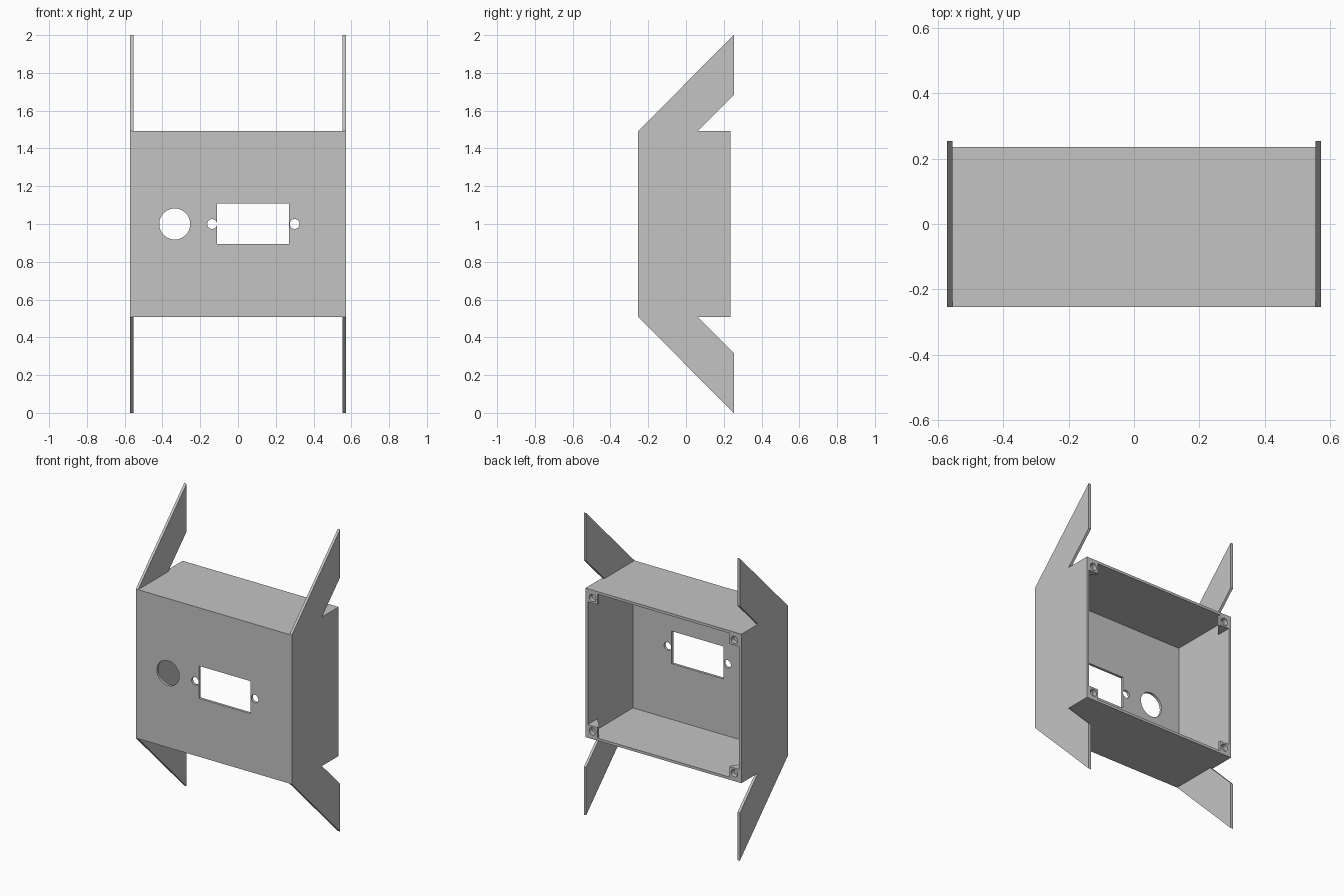
import bpy, bmesh, math
from mathutils import Vector

cube = bpy.data.objects.get("Cube")
if cube:
    bpy.data.objects.remove(cube, do_unlink=True)

grey = bpy.data.materials.new("plain grey")
grey.use_nodes = True
colour = (0.55, 0.55, 0.55, 1)
grey.diffuse_color = colour
grey.node_tree.nodes["Principled BSDF"].inputs["Base Color"].default_value = colour

# Main sizes
W, D, T = 0.571, 0.253, 0.017      # half width, half depth, sheet thickness
LOW, HIGH = 0.507, 1.493           # bottom and top of the box
BACK = 0.236                       # open rear rim
IN = W - T


def prism(name, points, axis, start, end):
    """Extrude a flat outline along x, y or z between two positions."""
    bm = bmesh.new()
    k = "xyz".index(axis)

    def place(p):
        c = list(p)
        c.insert(k, start)
        return bm.verts.new(c)

    face = bm.faces.new([place(p) for p in points])
    grown = bmesh.ops.extrude_face_region(bm, geom=[face])["geom"]
    shift = Vector((0, 0, 0))
    shift[k] = end - start
    bmesh.ops.translate(bm, vec=shift, verts=[g for g in grown if isinstance(g, bmesh.types.BMVert)])
    bmesh.ops.recalc_face_normals(bm, faces=bm.faces)
    mesh = bpy.data.meshes.new(name)
    bm.to_mesh(mesh)
    bm.free()
    mesh.materials.append(grey)
    obj = bpy.data.objects.new(name, mesh)
    bpy.context.collection.objects.link(obj)
    return obj


def rect(a0, b0, a1, b1):
    return [(a0, b0), (a1, b0), (a1, b1), (a0, b1)]


def circle(a, b, r, n=40):
    return [(a + r * math.cos(math.tau * i / n), b + r * math.sin(math.tau * i / n)) for i in range(n)]


def cut(obj, cutters):
    """Subtract the cutters, keep the result and discard them."""
    for c in cutters:
        c.hide_render = True
        mod = obj.modifiers.new("cut", "BOOLEAN")
        mod.operation, mod.solver, mod.object = "DIFFERENCE", "EXACT", c
    bpy.context.view_layer.update()
    done = bpy.data.meshes.new_from_object(obj.evaluated_get(bpy.context.evaluated_depsgraph_get()))
    obj.modifiers.clear()
    obj.data = done
    for c in cutters:
        bpy.data.objects.remove(c, do_unlink=True)


# Front panel with its round, rectangular and screw openings
front = prism("front_panel", rect(-IN, LOW, IN, HIGH), "y", -D, -D + T)
openings = [circle(-0.335, 1.0, 0.082), circle(-0.137, 1.0, 0.026),
            circle(0.3, 1.0, 0.026), rect(-0.11, 0.893, 0.27, 1.108)]
cut(front, [prism("opening", o, "y", -D - T, -D + 2 * T) for o in openings])

# Top and bottom walls
prism("top_wall", rect(-IN, -D + T, IN, BACK), "z", HIGH - T, HIGH)
prism("bottom_wall", rect(-IN, -D + T, IN, BACK), "z", LOW, LOW + T)

# Side plates: upper half outline, mirrored for the lower arms
upper = [(BACK, HIGH), (0.062, HIGH), (D, 1.684), (D, 2.0), (-D, HIGH)]
outline = upper + [(y, 2 - z) for y, z in reversed(upper)]
for side, s in (("left", 1), ("right", -1)):
    prism(side + "_side_plate", outline, "x", s * IN, s * W)

    # Rear corner screw bosses, tapering forward onto the side plate
    size, flat, deep = 0.07, 0.02, 0.1
    for level, edge, v in (("bottom", LOW + T, 1), ("top", HIGH - T, -1)):
        inner = s * (IN - size)
        wedge = [(s * IN, BACK), (inner, BACK), (inner, BACK - flat), (s * IN, BACK - deep)]
        boss = prism(f"{level}_{side}_boss", wedge, "z", edge, edge + v * size)
        hole = circle(s * (IN - size / 2), edge + v * size / 2, 0.024, 24)
        cut(boss, [prism("screw_hole", hole, "y", BACK - 0.03, BACK + T)])
